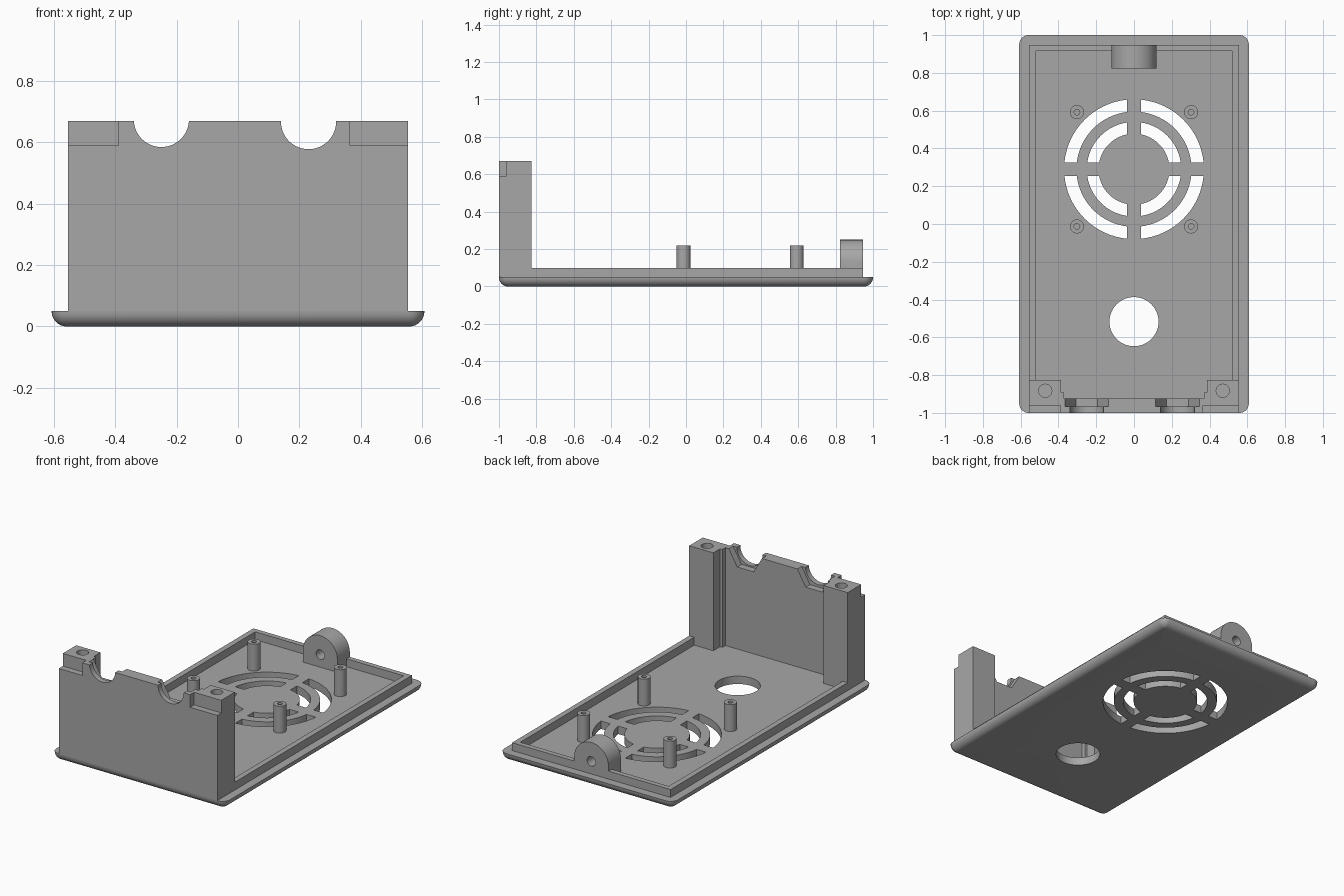
import bpy, bmesh, math
from math import sin, cos, pi, asin

if "Cube" in bpy.data.objects:
    bpy.data.objects.remove(bpy.data.objects["Cube"])

grey = bpy.data.materials.new("mid grey")
grey.diffuse_color = (0.39, 0.39, 0.39, 1)
grey.use_nodes = True
grey.node_tree.nodes["Principled BSDF"].inputs["Base Color"].default_value = grey.diffuse_color


def make(name, bm):
    bmesh.ops.recalc_face_normals(bm, faces=bm.faces)
    me = bpy.data.meshes.new(name)
    bm.to_mesh(me)
    bm.free()
    ob = bpy.data.objects.new(name, me)
    bpy.context.collection.objects.link(ob)
    me.materials.append(grey)
    return ob


def loft(name, rings):
    """Skin a stack of equal-length rings and cap both ends."""
    bm = bmesh.new()
    vs = [[bm.verts.new(p) for p in r] for r in rings]
    n = len(vs[0])
    for a, b in zip(vs, vs[1:]):
        for i in range(n):
            bm.faces.new((a[i], a[(i + 1) % n], b[(i + 1) % n], b[i]))
    bm.faces.new(vs[0])
    bm.faces.new(vs[-1])
    return make(name, bm)


def prism(name, pts, lo, hi, axis="z"):
    """Extrude a profile along z (profile in x,y) or along y (profile in x,z)."""
    if axis == "z":
        return loft(name, [[(x, y, h) for x, y in pts] for h in (lo, hi)])
    return loft(name, [[(x, h, z) for x, z in pts] for h in (lo, hi)])


def rect(x0, x1, y0, y1):
    return [(x0, y0), (x1, y0), (x1, y1), (x0, y1)]


def circle(cx, cy, r, n=48):
    return [(cx + r * cos(2 * pi * i / n), cy + r * sin(2 * pi * i / n)) for i in range(n)]


def cut(ob, cutters):
    for c in cutters:
        m = ob.modifiers.new("cut", "BOOLEAN")
        m.operation, m.solver, m.object = "DIFFERENCE", "EXACT", c
        bpy.context.view_layer.objects.active = ob
        bpy.ops.object.modifier_apply(modifier=m.name)
        bpy.data.objects.remove(c)


def smooth(ob):
    bpy.ops.object.select_all(action="DESELECT")
    ob.select_set(True)
    bpy.context.view_layer.objects.active = ob
    bpy.ops.object.shade_smooth_by_angle(angle=math.radians(30))


# Base plate with rounded corners and a rounded lower edge
W, L, T, R = 0.608, 1.0, 0.05, 0.05


def plate_ring(inset, z):
    r, pts = R - inset, []
    for q, (sx, sy) in enumerate([(1, 1), (-1, 1), (-1, -1), (1, -1)]):
        for i in range(9):
            a = (q + i / 8) * pi / 2
            pts.append((sx * (W - R) + r * cos(a), sy * (L - R) + r * sin(a), z))
    return pts


steps = [i / 8 * pi / 2 for i in range(9)]
plate = loft("base_plate", [plate_ring(0.048 * (1 - sin(t)), T * (1 - cos(t))) for t in steps])

# Fan vent slots (two rings of four) and the round cable opening
VY, SPOKE = 0.29, 0.036
cutters = [prism("cable_cutter", circle(0, -0.517, 0.13, 64), -0.1, 0.2)]
for r_out, r_in in ((0.37, 0.305), (0.25, 0.188)):
    for q in range(4):
        pts = []
        for r, order in ((r_out, range(17)), (r_in, range(16, -1, -1))):
            a0 = asin(SPOKE / r)
            for i in order:
                a = q * pi / 2 + a0 + (pi / 2 - 2 * a0) * i / 16
                pts.append((r * cos(a), VY + r * sin(a)))
        cutters.append(prism("vent_cutter", pts, -0.1, 0.2))
cut(plate, cutters)
smooth(plate)

# Raised lip around the sides and back
prism("lip", [(-0.555, -0.9), (-0.52, -0.9), (-0.52, 0.915), (0.52, 0.915), (0.52, -0.9),
              (0.555, -0.9), (0.555, 0.947), (-0.555, 0.947)], T, 0.10)

# Front wall with stepped corner pillars
TOP = 0.67
half = [(0.555, -1), (0.555, -0.825), (0.386, -0.825), (0.386, -0.892), (0.37, -0.892), (0.37, -0.923)]
wall = prism("front_wall", half + [(-x, y) for x, y in reversed(half)], T, TOP)
cutters = []
for cx, cz in ((-0.25, 0.675), (0.23, 0.668)):
    # round connector notch with a hexagonal nut pocket behind it
    cutters.append(prism("notch_cutter", circle(cx, cz, 0.09, 64), -1.1, -0.9, "y"))
    cutters.append(prism("nut_cutter", circle(cx, TOP, 0.116, 6), -0.966, -0.85, "y"))
for x0, x1 in ((-0.7, -0.39), (0.365, 0.7)):
    cutters.append(prism("step_cutter", rect(x0, x1, -1.1, -0.96), 0.59, 0.8))
for s in (-1, 1):
    cutters.append(prism("screw_cutter", circle(s * 0.47, -0.883, 0.035, 32), 0.3, 0.8))
cut(wall, cutters)
smooth(wall)

# Four hollow fan standoffs
for x in (-0.302, 0.302):
    for y in (-0.013, 0.592):
        post = prism("standoff", circle(x, y, 0.037, 32), T - 0.01, 0.22)
        cut(post, [prism("pilot_cutter", circle(x, y, 0.015, 20), T + 0.01, 0.4)])
        smooth(post)

# Rounded back lug with a screw hole
arch = [(0.12 * cos(pi * i / 32), 0.13 + 0.12 * sin(pi * i / 32)) for i in range(33)]
lug = prism("back_lug", [(0.12, T - 0.01)] + arch + [(-0.12, T - 0.01)], 0.823, 0.947, "y")
cut(lug, [prism("lug_cutter", circle(0, 0.13, 0.03, 32), 0.7, 1.1, "y")])
smooth(lug)
